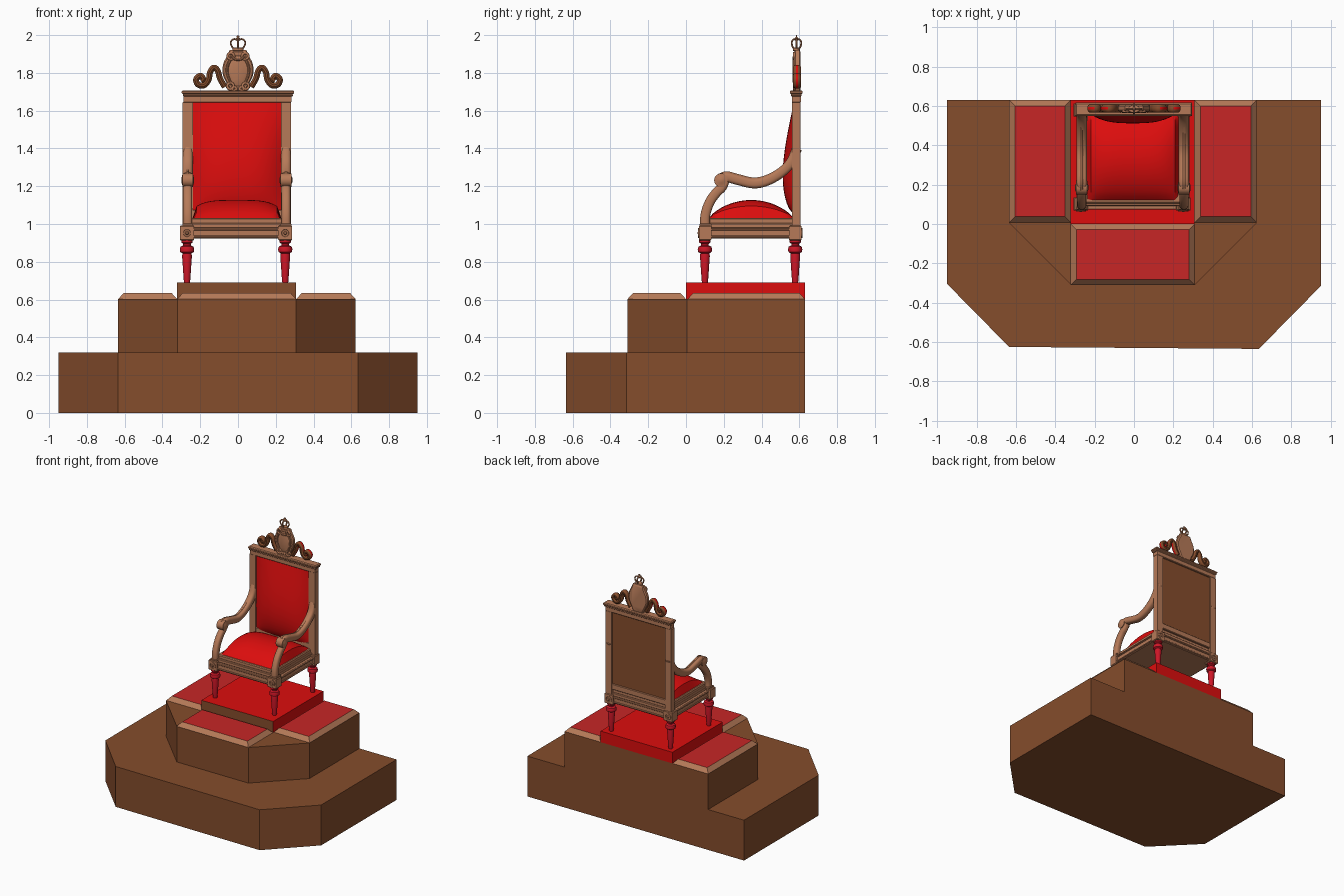
import bpy, bmesh, math
from mathutils import Vector

if "Cube" in bpy.data.objects:
    bpy.data.objects.remove(bpy.data.objects["Cube"])


def material(name, r, g, b):
    m = bpy.data.materials.new(name)
    m.diffuse_color = (r, g, b, 1)
    m.use_nodes = True
    m.node_tree.nodes["Principled BSDF"].inputs["Base Color"].default_value = m.diffuse_color
    return m


BROWN = material("brown_wood", 0.235, 0.074, 0.025)
TAN = material("tan_wood", 0.47, 0.195, 0.098)
CARPET = material("carpet_red", 0.57, 0.019, 0.019)
RED = material("bright_red", 0.72, 0.004, 0.004)
CRIMSON = material("leg_crimson", 0.62, 0.008, 0.02)
CX = -0.006  # chair centre


def finish(name, bm, mats, rule=None, smooth=True):
    bmesh.ops.recalc_face_normals(bm, faces=bm.faces)
    bm.normal_update()
    if rule:
        for f in bm.faces:
            f.material_index = rule(f)
    me = bpy.data.meshes.new(name)
    bm.to_mesh(me)
    bm.free()
    ob = bpy.data.objects.new(name, me)
    bpy.context.collection.objects.link(ob)
    for m in mats:
        me.materials.append(m)
    if smooth:
        bpy.ops.object.select_all(action='DESELECT')
        ob.select_set(True)
        bpy.context.view_layer.objects.active = ob
        bpy.ops.object.shade_smooth_by_angle(angle=math.radians(35))
    return ob


def loft(name, rings, mats, rule=None, smooth=True):
    """Skin a list of equal-sized closed rings and cap both ends."""
    bm = bmesh.new()
    vs = [[bm.verts.new(p) for p in r] for r in rings]
    n = len(vs[0])
    for a, b in zip(vs, vs[1:]):
        for i in range(n):
            bm.faces.new((a[i], a[(i + 1) % n], b[(i + 1) % n], b[i]))
    bm.faces.new(vs[0])
    bm.faces.new(vs[-1])
    return finish(name, bm, mats, rule, smooth)


def rect(x0, x1, y0, y1, z, d=0.0):
    return [(x0 + d, y0 + d, z), (x1 - d, y0 + d, z), (x1 - d, y1 - d, z), (x0 + d, y1 - d, z)]


def box(name, x0, x1, y0, y1, z0, z1, mat, bev=0.0, rule=None):
    rings = [rect(x0, x1, y0, y1, z0, bev)]
    if bev:
        rings += [rect(x0, x1, y0, y1, z0 + bev), rect(x0, x1, y0, y1, z1 - bev)]
    rings.append(rect(x0, x1, y0, y1, z1, bev))
    return loft(name, rings, mat if isinstance(mat, list) else [mat], rule, False)


def lathe(name, prof, x, y, mat, n=20, axis='z', sy=1.0):
    """Turned part; prof is (radius, offset along axis)."""
    rings = []
    for r, h in prof:
        ring = []
        for i in range(n):
            a = 2 * math.pi * i / n
            c, s = r * math.cos(a), r * math.sin(a)
            ring.append({'z': (x + c, y + s * sy, h), 'x': (h, x + c, y + s),
                         'y': (x + c, h, y + s)}[axis])
        rings.append(ring)
    return loft(name, rings, [mat])


def ball(name, x, y, z, r, mat, sy=1.0):
    prof = [(r * math.sin(math.pi * (i + .1) / 10.2), z - r * math.cos(math.pi * (i + .1) / 10.2)) for i in range(11)]
    return lathe(name, prof, x, y, mat, 14, 'z', sy)


def smooth_path(pts, k=5):
    p = [Vector(q) for q in pts]
    p = [2 * p[0] - p[1]] + p + [2 * p[-1] - p[-2]]
    out = []
    for i in range(1, len(p) - 2):
        a, b, c, d = p[i - 1:i + 3]
        for j in range(k):
            t = j / k
            out.append(0.5 * (2 * b + (c - a) * t + (2 * a - 5 * b + 4 * c - d) * t * t
                              + (3 * b - a - 3 * c + d) * t ** 3))
    return out + [p[-2]]


def sweep(name, pts, axis, depth, hw, ht, mats, n=12, power=1.0, rule=None, k=5):
    """Sweep a rounded section along a planar path; axis is the plane's normal."""
    path = smooth_path(pts, k)
    rings = []
    for i, p in enumerate(path):
        t = (path[min(i + 1, len(path) - 1)] - path[max(i - 1, 0)]).normalized()
        nrm = Vector((-t.y, t.x))
        ring = []
        for j in range(n):
            a = 2 * math.pi * (j + .5) / n
            c, s = math.cos(a), math.sin(a)
            q = p + nrm * math.copysign(abs(s) ** power, s) * ht
            d = depth + math.copysign(abs(c) ** power, c) * hw
            ring.append((d, q.x, q.y) if axis == 'x' else (q.x, d, q.y))
        rings.append(ring)
    return loft(name, rings, mats, rule)


def pad(name, fn, mat, n=20):
    bm = bmesh.new()
    g = [[bm.verts.new(fn(2 * i / n - 1, 2 * j / n - 1)) for j in range(n + 1)] for i in range(n + 1)]
    for i in range(n):
        for j in range(n):
            bm.faces.new((g[i][j], g[i + 1][j], g[i + 1][j + 1], g[i][j + 1]))
    bmesh.ops.recalc_face_normals(bm, faces=bm.faces)
    return finish(name, bm, [mat])


# Stepped podium
low = [(-.95, .63), (-.95, -.305), (-.635, -.625), (.635, -.635), (.95, -.315), (.95, .63)]
loft("lower_step", [[(x, y, z) for x, y in low] for z in (0, .32)], [BROWN], None, False)
mid = [(-.635, .63), (-.635, .005), (-.32, -.31), (.308, -.31), (.623, .005), (.623, .63)]
loft("upper_step", [[(x, y, z) for x, y in mid] for z in (.32, .602)], [BROWN], None, False)

# Carpeted treads with bevelled wooden edges
for nm, x0, x1, y0, y1 in (("left", -.635, -.322, .008, .63), ("right", .308, .623, .008, .63),
                           ("front", -.322, .308, -.31, 0)):
    loft(nm + "_tread", [rect(x0, x1, y0, y1, .602), rect(x0, x1, y0, y1, .634, .029)], [TAN, CARPET],
         lambda f: int(f.normal.z > .95), False)
box("chair_plinth", -.322, .308, 0, .63, .602, .69, [RED, BROWN], 0, lambda f: int(f.normal.y < -.9))

# Turned legs, corner blocks and rosettes
leg = [(.015, .688), (.017, .70), (.026, .83), (.024, .845), (.036, .852), (.038, .867), (.034, .88),
       (.02, .887), (.02, .895), (.03, .902), (.03, .915)]
for s, side in ((-1, "left"), (1, "right")):
    for y, end in ((.1, "front"), (.578, "back")):
        x = CX - .004 + s * .26
        lathe(f"{end}_{side}_leg", leg, x, y, CRIMSON)
        box(f"{end}_{side}_block", x - .037, x + .037, y - .032, y + .034, .912, .992, TAN, .005)
        fy = y - .032 if end == "front" else y + .034
        o = -1 if end == "front" else 1
        lathe(f"{end}_{side}_rosette", [(.026, fy - o * .003), (.026, fy + o * .004), (.02, fy + o * .004),
              (.018, fy + o * .001), (.01, fy + o * .001), (.006, fy + o * .006)], x, .952, TAN, 16, 'y')

# Seat frame with mouldings
box("seat_rail", CX - .28, CX + .28, .08, .6, .922, .978, TAN, .004)
for z in (.928, .966):
    box("rail_moulding", CX - .287, CX + .287, .073, .607, z, z + .011, TAN, .003)
box("seat_plate", CX - .262, CX + .262, .092, .6, .978, 1.005, TAN, .004)
box("seat_upper_plate", CX - .25, CX + .25, .105, .59, 1.0, 1.032, TAN, .006)

# Upholstery
pad("seat_cushion", lambda u, v: (CX + .237 * u, .345 + .225 * v, 1.03 + .097 * max(0, 1 - v * v) ** .8 * (1 - .5 * u ** 4)
    if abs(u) < 1 else 1.025), RED)


def back_pad(u, v):
    t = (v + 1) / 2
    return (CX + .236 * u, .572 - .06 * math.sin(math.pi * t ** .65) * (1 - abs(u) ** 3), 1.05 + .6 * t)


pad("back_cushion", back_pad, RED)
box("back_panel", CX - .24, CX + .24, .573, .594, 1.06, 1.645, BROWN)
box("back_lower_rail", CX - .24, CX + .24, .565, .602, 1.03, 1.075, TAN, .004)

# Back posts and arms
arm = [(.588, 1.40), (.555, 1.325), (.5, 1.27), (.43, 1.23), (.36, 1.215), (.28, 1.232), (.215, 1.248), (.175, 1.235)]
support = [(.1, .985), (.103, 1.05), (.125, 1.115), (.16, 1.165), (.19, 1.195), (.205, 1.23)]
for s, side in ((-1, "left"), (1, "right")):
    x = CX + s * .26
    box(f"{side}_back_post", x - .027, x + .027, .562, .607, .985, 1.65, TAN, .006)
    sweep(f"{side}_arm", arm, 'x', x, .027, .027, [TAN], 16, .7)
    sweep(f"{side}_arm_bead", [(a, b + .022) for a, b in arm], 'x', x, .012, .01, [TAN], 8)
    sweep(f"{side}_arm_support", support, 'x', x, .024, .026, [TAN], 16, .7)
    lathe(f"{side}_arm_scroll", [(.012, x - .034), (.02, x - .03), (.036, x - .028), (.036, x + .028),
          (.02, x + .03), (.012, x + .034)], .185, 1.232, TAN, 20, 'x')
    box(f"{side}_support_foot", x - .028, x + .028, .072, .135, .985, 1.003, TAN, .004)

# Top rail and cornice
box("top_rail", -.288, .282, .56, .608, 1.642, 1.69, TAN, .004)
box("cornice_lower", -.292, .29, .556, .612, 1.675, 1.69, TAN, .004)
box("cornice", -.298, .296, .55, .617, 1.687, 1.708, TAN, .006)

# Crest scrolls
scroll = [(.196, 1.757), (.184, 1.768), (.2, 1.785), (.222, 1.765), (.21, 1.737), (.178, 1.735), (.155, 1.765),
          (.148, 1.803), (.128, 1.828), (.108, 1.812), (.095, 1.77), (.07, 1.725)]
for s, side in ((-1, "left"), (1, "right")):
    sweep(f"{side}_crest_scroll", [(s * a, b) for a, b in scroll], 'y', .588, .021, .016, [BROWN, RED], 12, .9,
          lambda f: int(abs(f.normal.y) < .3 and f.normal.x * f.calc_center_median().x > 0))

# Crest shield with carving
half = smooth_path([(.04, 1.7), (.058, 1.74), (.08, 1.79), (.079, 1.845), (.058, 1.89), (.045, 1.92)], 3)
outline = [(p.x, p.y) for p in half] + [(-p.x, p.y) for p in reversed(half)]
loft("crest_shield", [[(x * k, y, 1.81 + (z - 1.81) * k) for x, z in outline]
     for k, y in ((.9, .607), (1, .6), (1, .58), (.92, .572), (.8, .572), (.72, .577), (.5, .568))], [TAN])
for s in (-1, 1):
    for x, z, r in ((.038, 1.888, .017), (.04, 1.73, .017), (.02, 1.715, .011)):
        bpy.ops.mesh.primitive_torus_add(location=(s * x, .573, z), rotation=(math.pi / 2, 0, 0), major_radius=r,
                                         minor_radius=.007, major_segments=16, minor_segments=8)
        ob = bpy.context.object
        ob.name = "shield_volute"
        ob.data.materials.append(TAN)
        bpy.ops.object.shade_smooth()
    sweep("shield_garland", [(s * .04, 1.87), (s * .056, 1.83), (s * .055, 1.79), (s * .04, 1.75)], 'y', .572,
          .008, .007, [TAN], 8)
sweep("shield_swag", [(-.03, 1.885), (-.015, 1.872), (.015, 1.872), (.03, 1.885)], 'y', .572, .009, .008, [TAN], 8)

# Crown
lathe("crown_band", [(.024, 1.915), (.03, 1.918), (.03, 1.932), (.024, 1.935)], 0, .585, TAN, 20, 'z', .65)
arch = [(.026, 1.93), (.037, 1.95), (.036, 1.968), (.02, 1.979), (0, 1.972)]
for s in (-1, 1):
    sweep("crown_side_arch", [(s * a, b) for a, b in arch], 'y', .585, .006, .005, [TAN], 8)
    sweep("crown_cross_arch", [(.585 + s * a * .65, b) for a, b in arch], 'x', 0, .006, .005, [TAN], 8)
ball("crown_orb", 0, .585, 1.98, .01, TAN)
box("crown_spike", -.0035, .0035, .5815, .5885, 1.985, 2.0, TAN)
box("crown_crossbar", -.008, .008, .5815, .5885, 1.991, 1.996, TAN)
